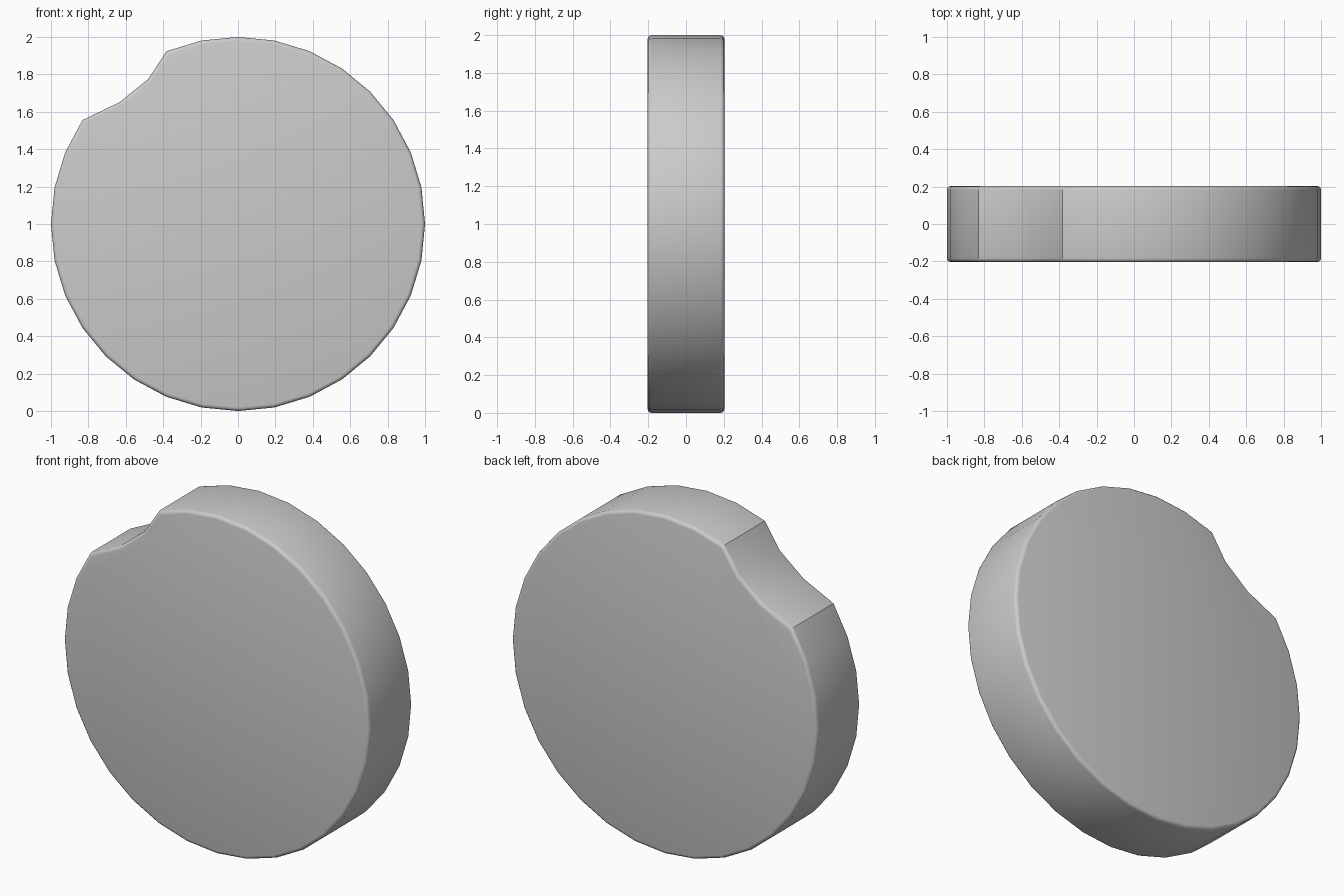
import bpy, bmesh, math

if "Cube" in bpy.data.objects:
    bpy.data.objects.remove(bpy.data.objects["Cube"])

SIDES, HALF_DEPTH = 32, 0.203

# Disc outline: a 32-sided circle with a bite replacing the points at upper left
outline = []
for i in range(SIDES):
    if i == 11:
        outline += [(-0.48, 1.775), (-0.635, 1.65)]
    elif i != 12:
        a = i * 2 * math.pi / SIDES
        outline.append((math.cos(a), 1 + math.sin(a)))

# Extrude the outline through the depth
bm = bmesh.new()
face = bm.faces.new([bm.verts.new((x, -HALF_DEPTH, z)) for x, z in outline])
ext = bmesh.ops.extrude_face_region(bm, geom=[face], use_keep_orig=True)
new_verts = [g for g in ext["geom"] if isinstance(g, bmesh.types.BMVert)]
bmesh.ops.translate(bm, verts=new_verts, vec=(0, 2 * HALF_DEPTH, 0))
bmesh.ops.recalc_face_normals(bm, faces=bm.faces)

# Softly round the front and back rims
rims = [e for e in bm.edges if abs(e.verts[0].co.y - e.verts[1].co.y) < 1e-5]
bmesh.ops.bevel(bm, geom=rims, offset=0.02, segments=3, profile=0.5,
                affect='EDGES', clamp_overlap=True)
bmesh.ops.recalc_face_normals(bm, faces=bm.faces)

mesh = bpy.data.meshes.new("bitten_disc")
bm.to_mesh(mesh)
bm.free()
disc = bpy.data.objects.new("bitten_disc", mesh)
bpy.context.collection.objects.link(disc)

# Smooth shading, keeping the bite corners crisp
bpy.context.view_layer.objects.active = disc
disc.select_set(True)
bpy.ops.object.shade_smooth_by_angle(angle=math.radians(32))
